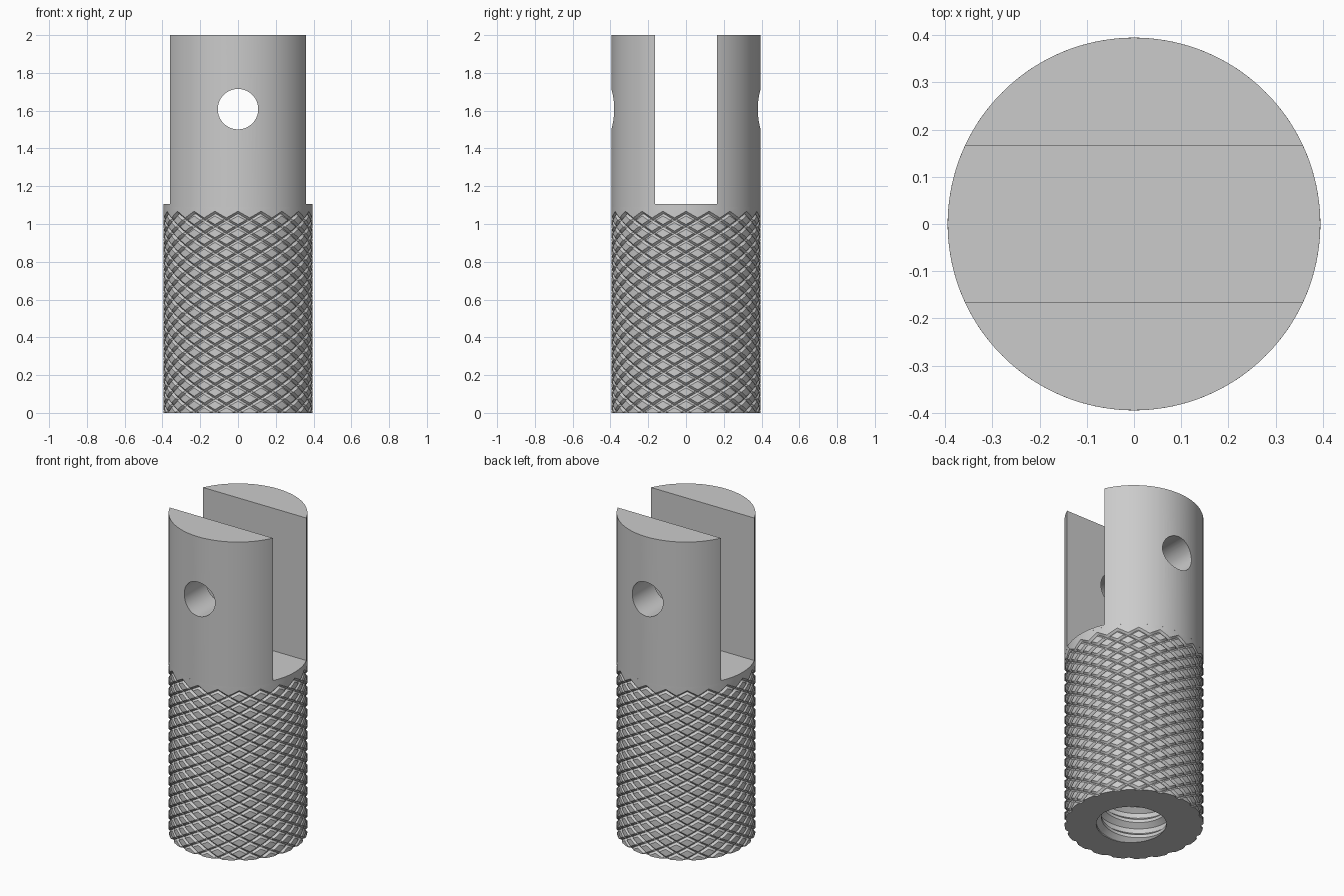
import bpy, bmesh
from math import pi, cos, sin

if "Cube" in bpy.data.objects:
    bpy.data.objects.remove(bpy.data.objects["Cube"], do_unlink=True)

R = 0.395            # body radius
JOIN = 1.09          # height where the grip meets the head
STARTS = 20          # knurl grooves in each direction
ROW = 0.07           # height of one knurl diamond
KNURL_TOP = 1.055
BORE_DEPTH = 0.85

steel = bpy.data.materials.new("steel grey")
steel.use_nodes = True
steel.diffuse_color = (0.6, 0.6, 0.6, 1)
steel.node_tree.nodes["Principled BSDF"].inputs["Base Color"].default_value = (0.6, 0.6, 0.6, 1)


def polar(r, a, z):
    return (r * cos(a), r * sin(a), z)


def finish(bm, name, smooth=True):
    bmesh.ops.recalc_face_normals(bm, faces=bm.faces)
    mesh = bpy.data.meshes.new(name)
    bm.to_mesh(mesh)
    bm.free()
    mesh.materials.append(steel)
    ob = bpy.data.objects.new(name, mesh)
    bpy.context.collection.objects.link(ob)
    if smooth:
        shade(ob)
    return ob


def shade(ob):
    bpy.ops.object.select_all(action='DESELECT')
    ob.select_set(True)
    bpy.context.view_layer.objects.active = ob
    bpy.ops.object.shade_smooth_by_angle(angle=pi / 6)


def trim(bm, low, high):
    """Keep only what lies between two heights."""
    for z, n in ((low, -1), (high, 1)):
        geom = bm.verts[:] + bm.edges[:] + bm.faces[:]
        bmesh.ops.bisect_plane(bm, geom=geom, dist=1e-6, plane_co=(0, 0, z),
                               plane_no=(0, 0, n), clear_outer=True)


def cap(bm, z):
    edges = [e for e in bm.edges if e.is_boundary
             and all(abs(v.co.z - z) < 1e-4 for v in e.verts)]
    bmesh.ops.triangle_fill(bm, edges=edges, use_beauty=True, normal=(0, 0, -1))


def weave_point(a, b):
    """Point at the two helix phases a and b, sunk where a groove runs."""
    on_groove = abs(a - round(a)) < 1e-5 or abs(b - round(b)) < 1e-5
    depth = 0.012 if on_groove and a + b < 1e-5 else 0
    return polar(R - depth, pi * (a - b) / STARTS, KNURL_TOP + ROW * (a + b) / 2)


def knurl():
    bm = bmesh.new()
    steps = (0, 0.18, 0.5, 0.82, 1)
    spans = list(zip(steps, steps[1:]))
    for d in range(2 * STARTS):
        for s in range(-34, 4):
            if (s + d) % 2:
                continue
            i, j = (s + d) // 2, (s - d) // 2
            for a0, a1 in spans:
                for b0, b1 in spans:
                    corners = ((a0, b0), (a1, b0), (a1, b1), (a0, b1))
                    bm.faces.new([bm.verts.new(weave_point(i + a, j + b)) for a, b in corners])
    bmesh.ops.remove_doubles(bm, verts=bm.verts, dist=1e-4)
    trim(bm, 0, JOIN)
    return bm


def add_thread(bm):
    """Helical screw thread inside the bore."""
    th = bmesh.new()
    pitch, seg = 0.1, 64
    profile = ((0, 0.215), (0.3, 0.215), (0.55, 0.185), (0.75, 0.185), (1, 0.215))
    for turn in range(-2, 10):
        for k in range(seg):
            for (t0, r0), (t1, r1) in zip(profile, profile[1:]):
                ring = ((k, t0, r0), (k + 1, t0, r0), (k + 1, t1, r1), (k, t1, r1))
                th.faces.new([th.verts.new(polar(r, 2 * pi * q / seg, pitch * (turn + t + q / seg)))
                              for q, t, r in ring])
    bmesh.ops.remove_doubles(th, verts=th.verts, dist=1e-4)
    trim(th, 0, BORE_DEPTH)
    cap(th, BORE_DEPTH)
    temp = bpy.data.meshes.new("thread")
    th.to_mesh(temp)
    th.free()
    bm.from_mesh(temp)
    bpy.data.meshes.remove(temp)


# Knurled grip with threaded blind bore and flat ring underneath
grip = knurl()
add_thread(grip)
cap(grip, 0)
cap(grip, JOIN)
finish(grip, "knurled_grip")

# Forked head: a cylinder cut by a slot and a cross pin hole
bm = bmesh.new()
bmesh.ops.create_cone(bm, cap_ends=True, segments=128, radius1=R, radius2=R, depth=2 - JOIN)
bmesh.ops.translate(bm, verts=bm.verts, vec=(0, 0, (2 + JOIN) / 2))
head = finish(bm, "forked_head", smooth=False)

bm = bmesh.new()
bmesh.ops.create_cube(bm, size=1)
bmesh.ops.scale(bm, verts=bm.verts, vec=(1, 0.33, 1))
bmesh.ops.translate(bm, verts=bm.verts, vec=(0, 0, 1.605))
slot = finish(bm, "slot_cutter", smooth=False)

bpy.ops.mesh.primitive_cylinder_add(vertices=64, radius=0.107, depth=1,
                                    location=(0, 0, 1.608), rotation=(pi / 2, 0, 0))
pin_hole = bpy.context.object
pin_hole.name = "pin_hole_cutter"
pin_hole.data.materials.append(steel)

bpy.context.view_layer.objects.active = head
for cutter in (slot, pin_hole):
    mod = head.modifiers.new("cut", 'BOOLEAN')
    mod.operation = 'DIFFERENCE'
    mod.solver = 'EXACT'
    mod.object = cutter
    bpy.ops.object.modifier_apply(modifier=mod.name)
    bpy.data.objects.remove(cutter, do_unlink=True)
shade(head)
